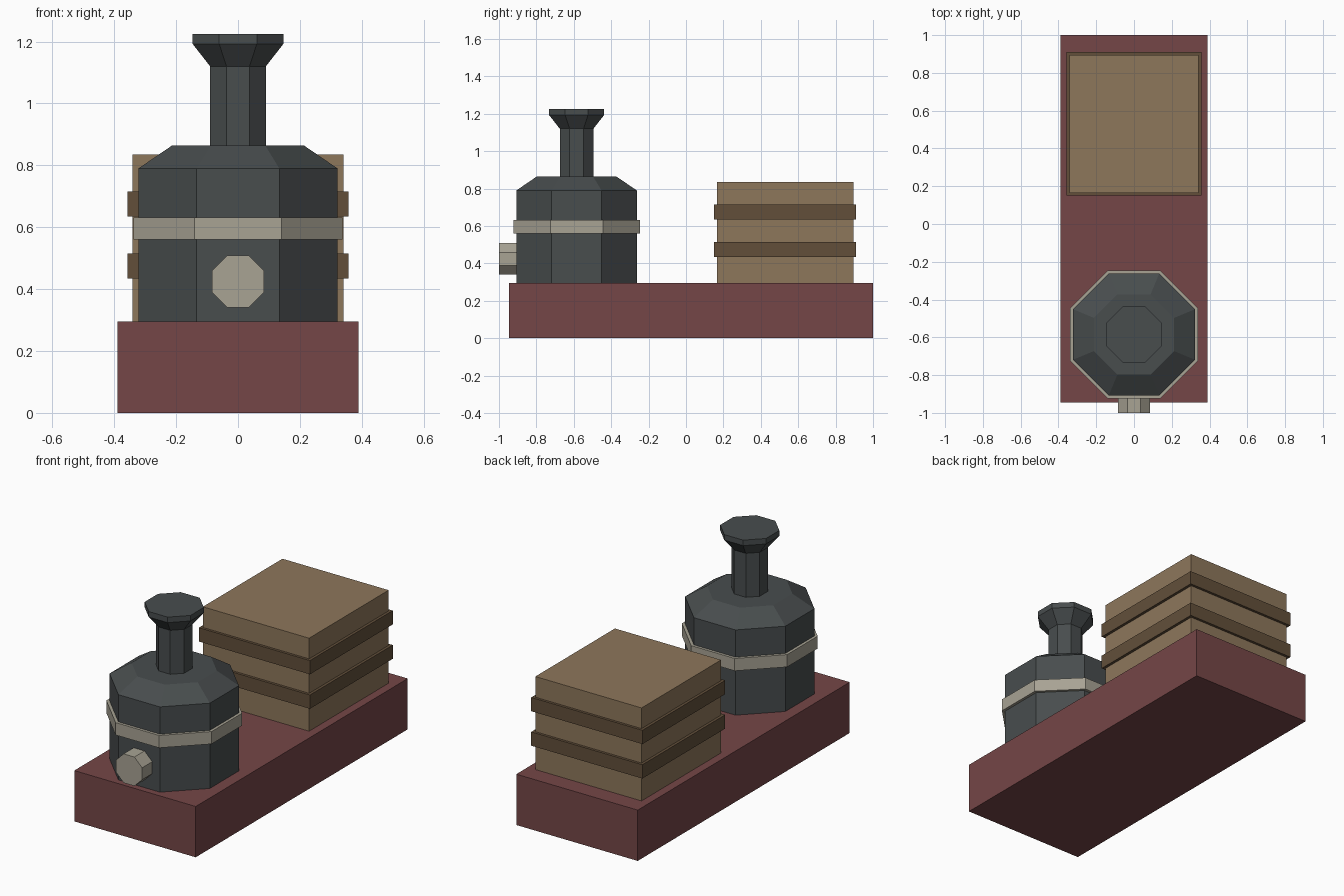
import bpy, bmesh, math
from mathutils import Matrix

cube = bpy.data.objects.get("Cube")
if cube:
    bpy.data.objects.remove(cube)


def material(name, rgb):
    m = bpy.data.materials.new(name)
    m.use_nodes = True
    m.diffuse_color = (*rgb, 1)
    m.node_tree.nodes["Principled BSDF"].inputs["Base Color"].default_value = (*rgb, 1)
    return m


red = material("dull red", (0.178, 0.061, 0.063))
iron = material("dark iron", (0.065, 0.074, 0.076))
pale = material("pale metal", (0.392, 0.366, 0.296))
wood = material("light wood", (0.270, 0.184, 0.105))
strap = material("dark wood", (0.122, 0.078, 0.042))


def finish(name, bm, mat):
    bmesh.ops.recalc_face_normals(bm, faces=bm.faces)
    mesh = bpy.data.meshes.new(name)
    bm.to_mesh(mesh)
    bm.free()
    mesh.materials.append(mat)
    obj = bpy.data.objects.new(name, mesh)
    bpy.context.collection.objects.link(obj)
    return obj


def box(name, half_x, y0, y1, z0, z1, mat):
    bm = bmesh.new()
    bmesh.ops.create_cube(bm, size=1)
    bmesh.ops.scale(bm, vec=(2 * half_x, y1 - y0, z1 - z0), verts=bm.verts)
    bmesh.ops.translate(bm, vec=(0, (y0 + y1) / 2, (z0 + z1) / 2), verts=bm.verts)
    return finish(name, bm, mat)


def octagon_stack(name, profile, mat, matrix):
    """Capped eight-sided solid from (half width across flats, height) pairs."""
    bm = bmesh.new()
    rings = []
    for flat, h in profile:
        r = flat / math.cos(math.pi / 8)
        angles = [(i + 0.5) * math.pi / 4 for i in range(8)]
        rings.append([bm.verts.new((r * math.cos(a), r * math.sin(a), h)) for a in angles])
    for low, high in zip(rings, rings[1:]):
        for i in range(8):
            j = (i + 1) % 8
            bm.faces.new((low[i], low[j], high[j], high[i]))
    bm.faces.new(rings[0][::-1])
    bm.faces.new(rings[-1])
    bm.transform(matrix)
    return finish(name, bm, mat)


# Flat wagon base
box("base", 0.39, -0.945, 1.0, 0, 0.295, red)

# Boiler, its band and its chimney
axis = Matrix.Translation((0, -0.585, 0))
octagon_stack("boiler", [(0.322, 0.295), (0.322, 0.79), (0.212, 0.865)], iron, axis)
octagon_stack("boiler_band", [(0.338, 0.56), (0.338, 0.632)], pale, axis)
octagon_stack("chimney", [(0.09, 0.86), (0.09, 1.12), (0.147, 1.193), (0.147, 1.225)], iron, axis)

# Front lamp, pointing forward
forward = Matrix.Translation((0, -0.88, 0.424)) @ Matrix.Rotation(math.pi / 2, 4, "X")
octagon_stack("front_lamp", [(0.084, 0), (0.084, 0.12)], pale, forward)

# Crate with two straps
box("crate", 0.341, 0.165, 0.895, 0.295, 0.835, wood)
for label, z in (("lower", 0.435), ("upper", 0.635)):
    box(label + "_strap", 0.357, 0.15, 0.91, z, z + 0.08, strap)
